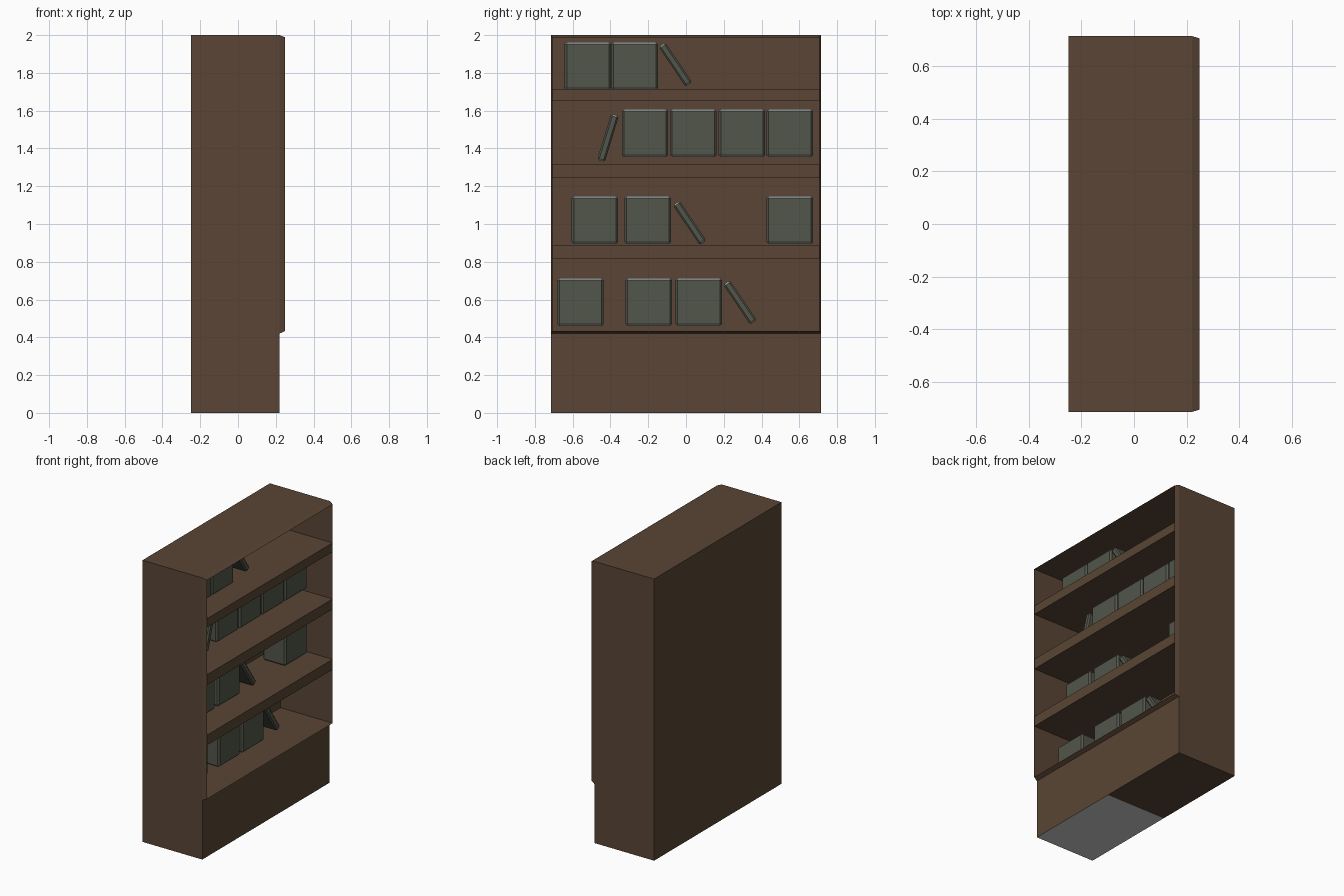
import bpy, bmesh, math
from mathutils import Matrix, Vector

if "Cube" in bpy.data.objects:
    bpy.data.objects.remove(bpy.data.objects["Cube"])


def material(name, rgb):
    m = bpy.data.materials.new(name)
    m.diffuse_color = (*rgb, 1)
    m.use_nodes = True
    m.node_tree.nodes["Principled BSDF"].inputs["Base Color"].default_value = m.diffuse_color
    return m


WOOD = material("wood", (0.10, 0.06, 0.035))
COVER = material("book_cover", (0.085, 0.092, 0.068))
PAGES = material("book_pages", (0.35, 0.37, 0.37))


def finish(name, bm, mats):
    bmesh.ops.recalc_face_normals(bm, faces=bm.faces)
    mesh = bpy.data.meshes.new(name)
    bm.to_mesh(mesh)
    bm.free()
    for m in mats:
        mesh.materials.append(m)
    ob = bpy.data.objects.new(name, mesh)
    bpy.context.collection.objects.link(ob)
    return ob


def box_mesh(x0, x1, y0, y1, z0, z1):
    bm = bmesh.new()
    size = Matrix.Diagonal((x1 - x0, y1 - y0, z1 - z0, 1))
    mid = Matrix.Translation(((x0 + x1) / 2, (y0 + y1) / 2, (z0 + z1) / 2))
    bmesh.ops.create_cube(bm, size=1, matrix=mid @ size)
    return bm


# Cabinet shell: rectangular rings skinned along x, open towards +x
bm = bmesh.new()
rings = []
for x, hy, z0, z1 in [(-0.25, 0.715, 0.42, 2.0), (0.22, 0.715, 0.42, 2.0),
                      (0.25, 0.706, 0.434, 1.988), (-0.16, 0.706, 0.434, 1.988)]:
    corners = [(-hy, z0), (hy, z0), (hy, z1), (-hy, z1)]
    rings.append([bm.verts.new((x, y, z)) for y, z in corners])
for a, b in zip(rings, rings[1:]):
    for i in range(4):
        j = (i + 1) % 4
        bm.faces.new((a[i], a[j], b[j], b[i]))
bm.faces.new(rings[0])
bm.faces.new(rings[-1])
finish("cabinet_shell", bm, [WOOD])

# Plinth walls, open at top and bottom
bm = box_mesh(-0.25, 0.22, -0.715, 0.715, 0, 0.42)
bm.normal_update()
caps = [f for f in bm.faces if abs(f.normal.z) > 0.9]
bmesh.ops.delete(bm, geom=caps, context='FACES_ONLY')
finish("plinth", bm, [WOOD])

# Underside: one half bare grey, the other half wood
for name, y0, y1, mats in [("underside_bare", -0.715, 0, []), ("underside_wood", 0, 0.715, [WOOD])]:
    bm = bmesh.new()
    f = bm.faces.new([bm.verts.new((x, y, 0)) for x, y in
                      [(-0.25, y0), (-0.25, y1), (0.22, y1), (0.22, y0)]])
    ob = finish(name, bm, mats)
    if ob.data.polygons[0].normal.z > 0:
        ob.data.flip_normals()

# Shelves
for n, (z0, z1) in enumerate([(0.815, 0.887), (1.243, 1.316), (1.651, 1.714)], 1):
    finish(f"shelf_{n}", box_mesh(-0.16, 0.249, -0.706, 0.706, z0, z1), [WOOD])


# Books: bevelled blocks with light pages at both ends
def book(name, y, z, width, tilt=0):
    bm = box_mesh(-0.107, 0.073, -width / 2, width / 2, -0.127, 0.127)
    bmesh.ops.bevel(bm, geom=bm.edges[:], offset=0.011 if width > 0.1 else 0.009,
                    segments=1, affect='EDGES', profile=0.5)
    bmesh.ops.recalc_face_normals(bm, faces=bm.faces)
    bm.normal_update()
    for f in bm.faces:
        f.material_index = 1 if abs(f.normal.z) > 0.4 else 0
    ob = finish(name, bm, [COVER, PAGES])
    ob.location = (0, y, z)
    ob.rotation_euler.x = math.radians(tilt)


# Per row: block height, block y positions, then leaning book (y, z, tilt)
rows = [
    (0.587, [-0.559, -0.197, 0.068], (0.286, 0.585, 34)),
    (1.021, [-0.482, -0.202, 0.550], (0.019, 1.006, 34)),
    (1.481, [-0.217, 0.039, 0.296, 0.550], (-0.413, 1.456, -17)),
    (1.836, [-0.519, -0.271], (-0.056, 1.844, 34)),
]
for r, (z, ys, (ly, lz, tilt)) in enumerate(rows, 1):
    for k, y in enumerate(ys, 1):
        book(f"book_block_{r}_{k}", y, z, 0.246)
    book(f"leaning_book_{r}", ly, lz, 0.042, tilt)
